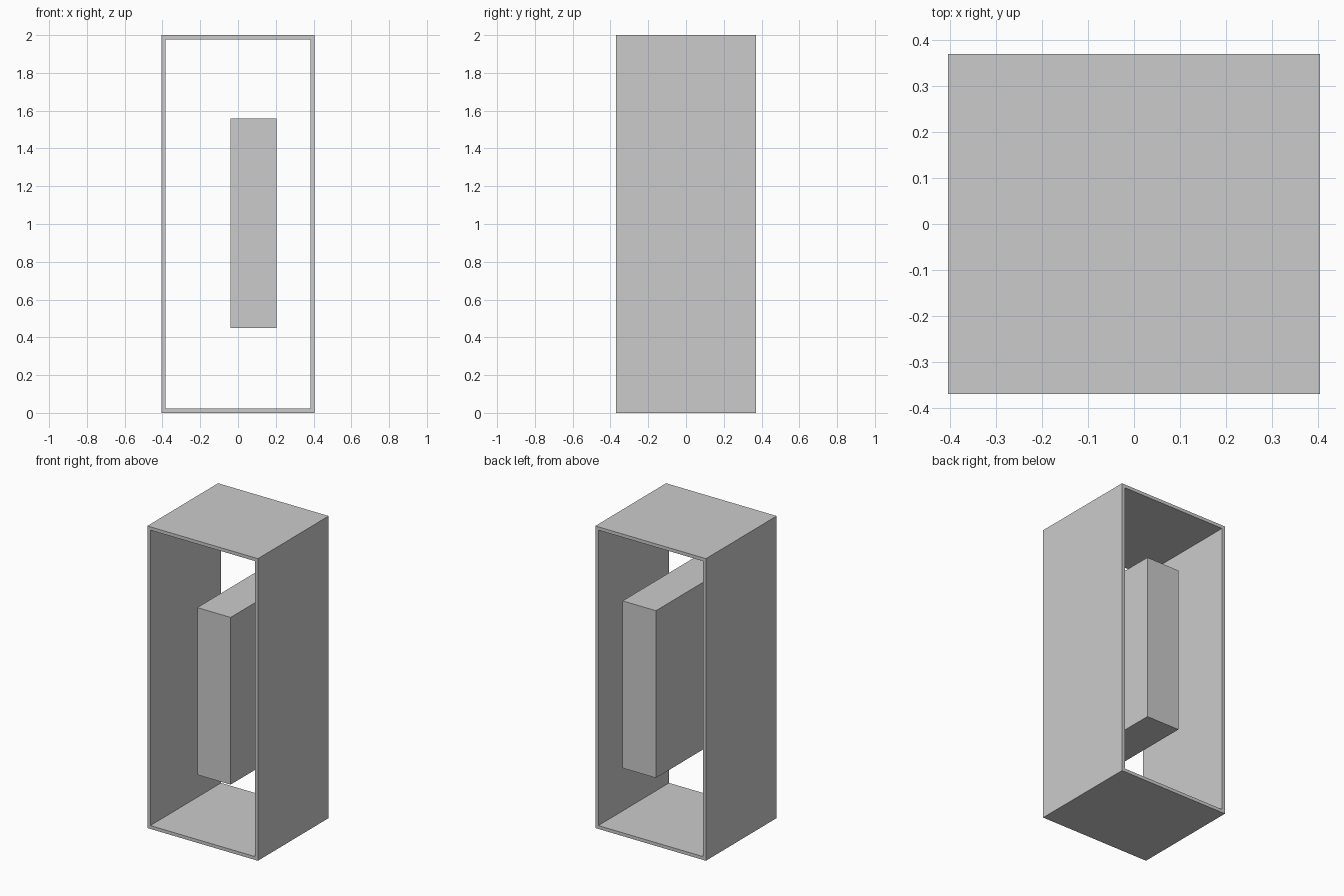
import bpy, bmesh

if "Cube" in bpy.data.objects:
    bpy.data.objects.remove(bpy.data.objects["Cube"])

W, D, H, T = 0.405, 0.37, 2.0, 0.022


def rect(bm, x0, x1, z0, z1, y):
    return [bm.verts.new((x, y, z)) for x, z in ((x0, z0), (x1, z0), (x1, z1), (x0, z1))]


def finish(bm, name):
    bmesh.ops.recalc_face_normals(bm, faces=bm.faces)
    mesh = bpy.data.meshes.new(name)
    bm.to_mesh(mesh)
    bm.free()
    obj = bpy.data.objects.new(name, mesh)
    bpy.context.collection.objects.link(obj)
    return obj


# Outer casing: rectangular tube open at front and back
bm = bmesh.new()
loops = [rect(bm, -W, W, 0, H, -D),
         rect(bm, -W + T, W - T, T, H - T, -D),
         rect(bm, -W + T, W - T, T, H - T, D),
         rect(bm, -W, W, 0, H, D)]
for a, b in zip(loops, loops[1:] + loops[:1]):
    for i in range(4):
        j = (i + 1) % 4
        bm.faces.new((a[i], a[j], b[j], b[i]))
finish(bm, "outer_casing")

# Inner block: solid, running the full depth
bm = bmesh.new()
bmesh.ops.create_cube(bm, size=1)
bmesh.ops.scale(bm, vec=(0.244, 2 * D, 1.107), verts=bm.verts)
bmesh.ops.translate(bm, vec=(0.083, 0, 1.004), verts=bm.verts)
finish(bm, "inner_block")
